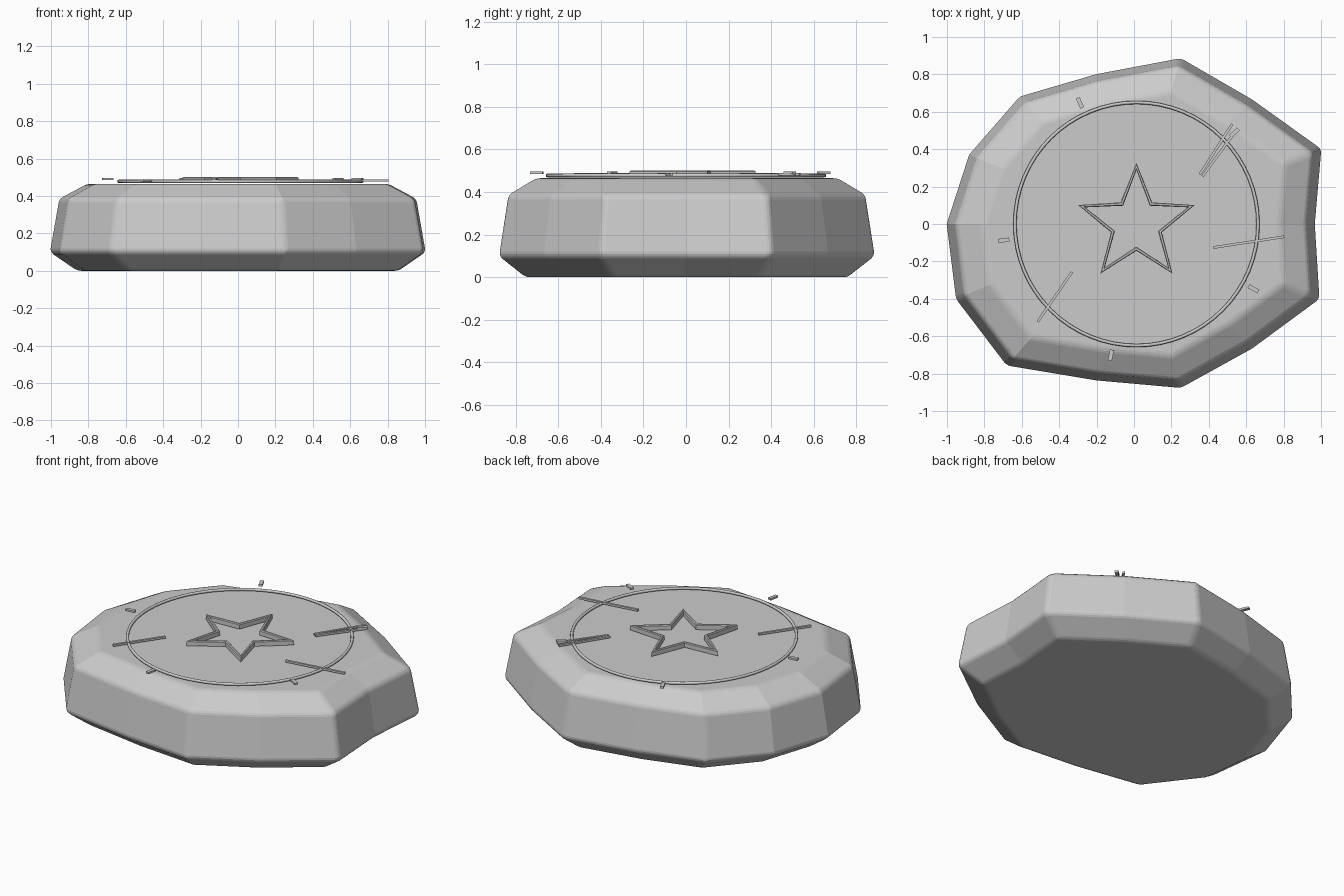
import bpy, bmesh, math
from mathutils import Matrix, Vector

if "Cube" in bpy.data.objects:
    bpy.data.objects.remove(bpy.data.objects["Cube"], do_unlink=True)

stone = bpy.data.materials.new("stone_grey")
stone.use_nodes = True
COLOUR = (0.6, 0.6, 0.6, 1)
stone.diffuse_color = COLOUR
stone.node_tree.nodes["Principled BSDF"].inputs["Base Color"].default_value = COLOUR
CX = 0.013  # centre of the carved emblem


def finish(bm, name, smooth=None):
    bmesh.ops.recalc_face_normals(bm, faces=bm.faces)
    mesh = bpy.data.meshes.new(name)
    bm.to_mesh(mesh)
    bm.free()
    mesh.materials.append(stone)
    ob = bpy.data.objects.new(name, mesh)
    bpy.context.collection.objects.link(ob)
    if smooth:
        bpy.ops.object.select_all(action='DESELECT')
        ob.select_set(True)
        bpy.context.view_layer.objects.active = ob
        bpy.ops.object.shade_smooth_by_angle(angle=math.radians(smooth))
    return ob


def bridge(bm, a, b):
    for i in range(len(a)):
        j = (i + 1) % len(a)
        bm.faces.new((a[i], a[j], b[j], b[i]))


# Irregular stone slab, stacked from one scaled outline
outline = [(1, .4), (.63, .665), (.25, .885), (-.2, .8), (-.61, .68), (-.88, .37), (-1, 0),
           (-.95, -.4), (-.68, -.755), (-.2, -.835), (.25, -.875), (.63, -.665),
           (.99, -.4), (.965, 0)]
layers = [(0, .86), (.1, 1.005), (.385, .955), (.465, .805)]
bm = bmesh.new()
rings = [[bm.verts.new((x * s, y * s, z)) for x, y in outline] for z, s in layers]
for low, high in zip(rings, rings[1:]):
    bridge(bm, low, high)
bm.faces.new(rings[0])
bm.faces.new(rings[-1])
slab = finish(bm, "stone_slab")
bevel = slab.modifiers.new("worn_edges", 'BEVEL')
bevel.width = .02
bevel.segments = 3
bevel.limit_method = 'ANGLE'
bevel.angle_limit = math.radians(25)

# Raised circle
bpy.ops.mesh.primitive_torus_add(location=(CX, 0, .478), major_radius=.65, minor_radius=.009,
                                 major_segments=64, minor_segments=8)
circle = bpy.context.object
circle.name = "emblem_circle"
circle.data.materials.append(stone)
bpy.ops.object.shade_smooth_by_angle(angle=math.radians(50))

# Raised star frame
bm = bmesh.new()


def star(tip, notch, z):
    pts = []
    for i in range(10):
        r, a = (notch if i % 2 else tip), math.pi / 2 + i * math.pi / 5
        pts.append(bm.verts.new((CX + r * math.cos(a), r * math.sin(a), z)))
    return pts


loops = [star(.327, .143, .47), star(.327, .143, .497), star(.318, .138, .502),
         star(.298, .127, .502), star(.288, .121, .497), star(.288, .121, .47)]
for i, loop in enumerate(loops):
    bridge(bm, loop, loops[(i + 1) % len(loops)])
finish(bm, "emblem_star")


# Flat bars for ticks and scratches
def bar(name, start, end, width, z, height):
    a, b = Vector(start), Vector(end)
    d, mid = b - a, (a + b) / 2
    bm = bmesh.new()
    place = (Matrix.Translation((mid.x, mid.y, z)) @ Matrix.Rotation(math.atan2(d.y, d.x), 4, 'Z')
             @ Matrix.Diagonal((d.length, width, height, 1)))
    bmesh.ops.create_cube(bm, size=1, matrix=place)
    finish(bm, name)


for i in range(5):
    a = math.radians(43 + 72 * i)
    c, s = math.cos(a), math.sin(a)
    bar(f"tick_{i + 1}", (CX + .685 * c, .685 * s), (CX + .745 * c, .745 * s), .022, .49, .012)

scratches = [((.425, -.126), (.803, -.068)), ((-.332, -.257), (-.515, -.523)),
             ((.352, .265), (.525, .535)), ((.366, .255), (.553, .51))]
for i, (a, b) in enumerate(scratches):
    bar(f"scratch_{i + 1}", a, b, .014, .483, .012)
